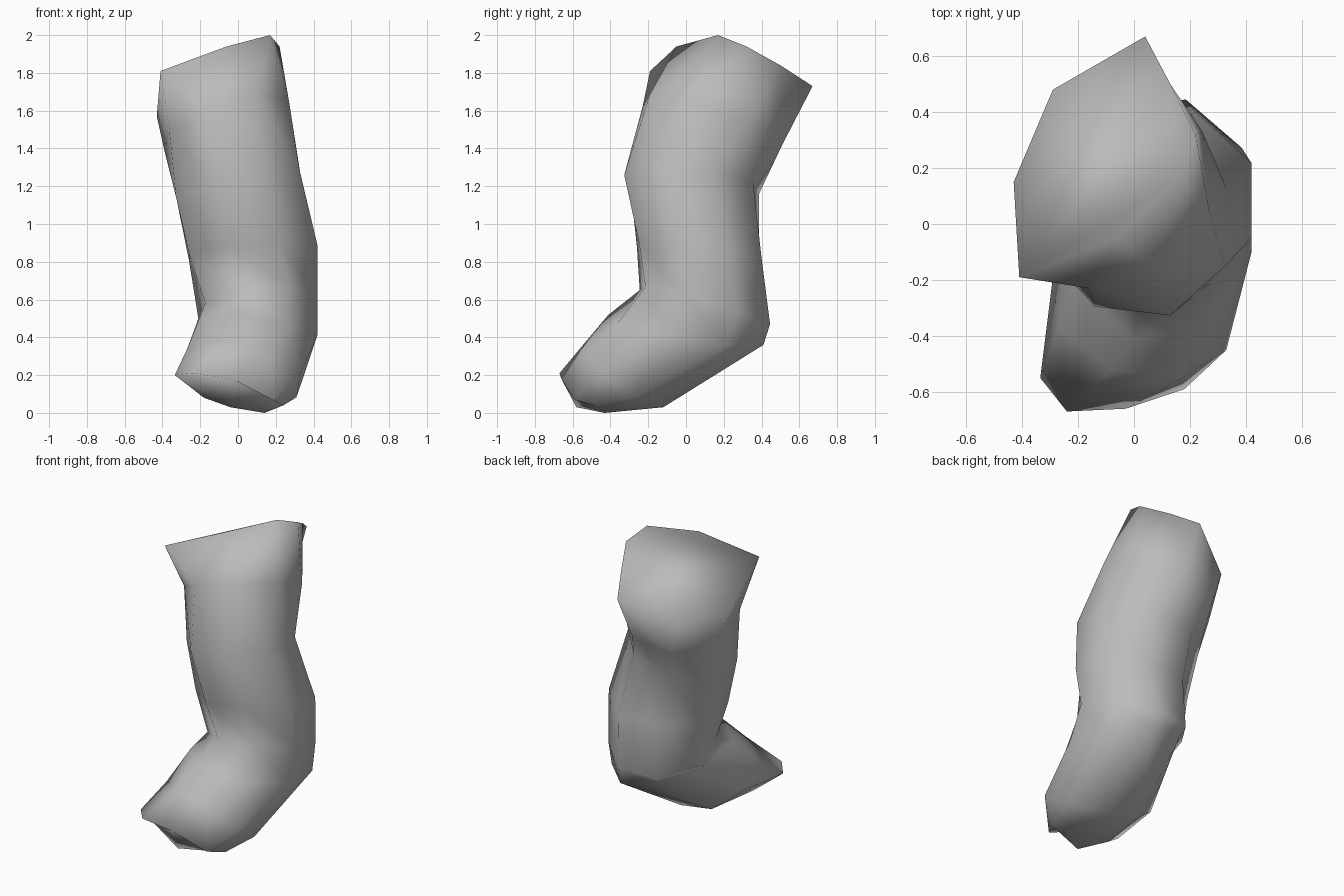
import bpy
import bmesh
from math import cos, sin, pi
from mathutils import Vector

default_cube = bpy.data.objects.get("Cube")
if default_cube:
    bpy.data.objects.remove(default_cube, do_unlink=True)

SIDES = 8  # every ring runs front, right, back, left around the limb


def oval(centre, across, back):
    """Tilted oval ring from its centre and two half axes."""
    c, u, v = Vector(centre), Vector(across), Vector(back)
    angles = [2 * pi * k / SIDES for k in range(SIDES)]
    return [c + u * sin(a) - v * cos(a) for a in angles]


def make_material(name, colour):
    material = bpy.data.materials.new(name)
    material.use_nodes = True
    material.diffuse_color = colour
    shader = next(n for n in material.node_tree.nodes if n.type == "BSDF_PRINCIPLED")
    shader.inputs["Base Color"].default_value = colour
    return material


def loft(name, rings, material):
    """Skin a closed tube through the rings and cap both ends."""
    bm = bmesh.new()
    loops = [[bm.verts.new(p) for p in ring] for ring in rings]
    for upper, lower in zip(loops, loops[1:]):
        for k in range(SIDES):
            n = (k + 1) % SIDES
            bm.faces.new((upper[k], upper[n], lower[n], lower[k]))
    bm.faces.new(loops[0])
    bm.faces.new(loops[-1])
    bmesh.ops.recalc_face_normals(bm, faces=bm.faces)
    for face in bm.faces:
        face.smooth = True
    mesh = bpy.data.meshes.new(name)
    bm.to_mesh(mesh)
    bm.free()
    mesh.materials.append(material)
    obj = bpy.data.objects.new(name, mesh)
    bpy.context.collection.objects.link(obj)
    return obj


# Slanted cut at the top of the thigh
thigh_cut = [
    (-.06, -.05, 1.94), (.17, .17, 2), (.22, .32, 1.94), (.13, .5, 1.84),
    (.04, .67, 1.73), (-.29, .48, 1.58), (-.43, .15, 1.57), (-.41, -.19, 1.81),
]

# Thigh, knee, shin, ankle, instep and ball of the foot
limb = [
    oval((-.06, .14, 1.52), across=(.33, -.1, .13), back=(.1, .37, -.1)),
    oval((0, .03, 1.21), across=(.325, -.18, .08), back=(.14, .325, .01)),
    oval((.08, .07, .85), across=(.34, -.12, .04), back=(.14, .33, -.03)),
    oval((.105, .1, .56), across=(.315, -.1, .06), back=(.08, .345, -.09)),
    oval((.1, 0, .44), across=(.32, -.1, -.03), back=(.1, .41, -.08)),
    oval((.02, -.32, .21), across=(.31, -.13, 0), back=(.1, .2, -.18)),
]

# Blunt toe end
toe_end = [
    (-.24, -.67, .21), (-.03, -.66, .18), (.18, -.59, .07), (.24, -.48, .04),
    (.14, -.43, 0), (-.04, -.58, .03), (-.18, -.46, .08), (-.335, -.55, .2),
]

grey = make_material("plain grey", (.5, .5, .5, 1))
loft("leg_and_foot", [thigh_cut] + limb + [toe_end], grey)
